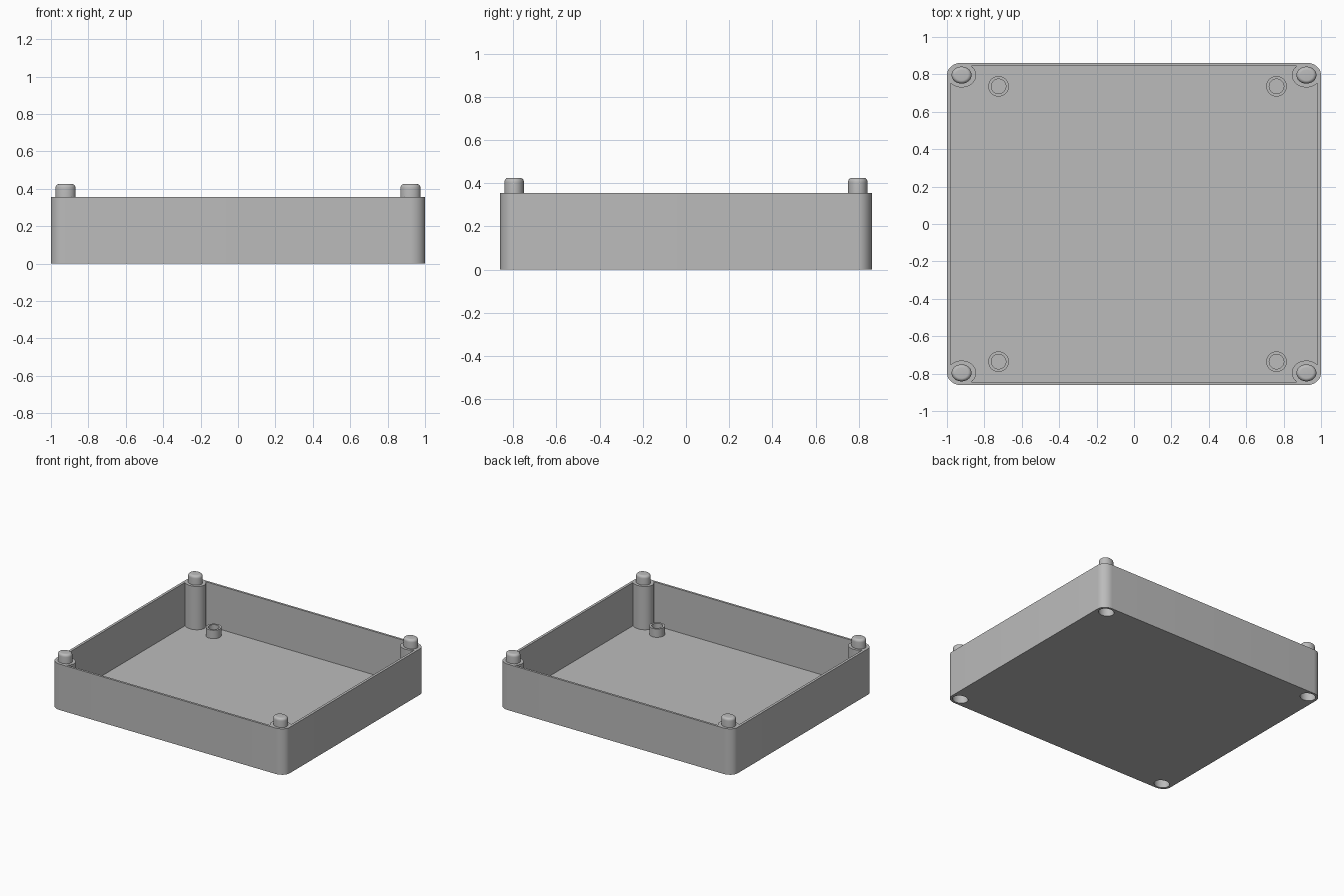
import bpy
import bmesh
from math import sin, cos, pi, radians, asin, acos

if "Cube" in bpy.data.objects:
    bpy.data.objects.remove(bpy.data.objects["Cube"], do_unlink=True)

CORNERS = [(1, 1), (-1, 1), (-1, -1), (1, -1)]
HALF_X, HALF_Y, RIM_Z, FLOOR_Z = 1.0, 0.862, 0.355, 0.02
WALL_X, WALL_Y = 0.02, 0.017
POST_RX, POST_RY = 0.078, 0.066
POST_X, POST_Y = HALF_X - POST_RX, HALF_Y - POST_RY
SQUASH = POST_RY / POST_RX

grey = bpy.data.materials.new("plain grey")
grey.use_nodes = True
grey.diffuse_color = (0.5, 0.5, 0.5, 1)
grey.node_tree.nodes["Principled BSDF"].inputs["Base Color"].default_value = (0.5, 0.5, 0.5, 1)


def finish(name, bm):
    bmesh.ops.recalc_face_normals(bm, faces=bm.faces)
    mesh = bpy.data.meshes.new(name)
    bm.to_mesh(mesh)
    bm.free()
    mesh.materials.append(grey)
    obj = bpy.data.objects.new(name, mesh)
    bpy.context.collection.objects.link(obj)
    return obj


def smooth(obj):
    bpy.ops.object.select_all(action='DESELECT')
    obj.select_set(True)
    bpy.context.view_layer.objects.active = obj
    bpy.ops.object.shade_smooth_by_angle(angle=radians(30))


def prism(name, outline, z0, z1):
    bm = bmesh.new()
    base = bm.faces.new([bm.verts.new((x, y, z0)) for x, y in outline])
    top = bmesh.ops.extrude_face_region(bm, geom=[base], use_keep_orig=True)["geom"]
    moved = [v for v in top if isinstance(v, bmesh.types.BMVert)]
    bmesh.ops.translate(bm, verts=moved, vec=(0, 0, z1 - z0))
    return finish(name, bm)


def lathe(name, profile, x, y, squash=1.0, steps=40):
    bm = bmesh.new()
    verts = [bm.verts.new((r, 0, z)) for r, z in profile]
    edges = [bm.edges.new(pair) for pair in zip(verts, verts[1:])]
    bmesh.ops.spin(bm, geom=verts + edges, cent=(0, 0, 0), axis=(0, 0, 1),
                   angle=2 * pi, steps=steps)
    bmesh.ops.remove_doubles(bm, verts=bm.verts, dist=0.0001)
    bmesh.ops.scale(bm, verts=bm.verts, vec=(1, squash, 1))
    obj = finish(name, bm)
    obj.location = (x, y, 0)
    return obj


def post_arc(start, end, steps):
    angles = [start + (end - start) * i / steps for i in range(steps + 1)]
    return [(POST_X + POST_RX * cos(a), POST_Y + POST_RY * sin(a)) for a in angles]


def four_corners(arc):
    outline = []
    for sx, sy in CORNERS:
        points = [(sx * x, sy * y) for x, y in arc]
        outline += points if sx * sy > 0 else points[::-1]
    return outline


def cut(target, cutter):
    cutter.hide_render = True
    mod = target.modifiers.new("cut", 'BOOLEAN')
    mod.operation = 'DIFFERENCE'
    mod.solver = 'EXACT'
    mod.object = cutter
    bpy.context.view_layer.objects.active = target
    bpy.ops.object.modifier_apply(modifier=mod.name)
    bpy.data.objects.remove(cutter, do_unlink=True)


# Tray with rounded corners, hollowed around the four corner posts
tray = prism("tray", four_corners(post_arc(0, pi / 2, 12)), 0, RIM_Z)
side = 2 * pi - acos((POST_RX - WALL_X) / POST_RX)
back = pi - asin((POST_RY - WALL_Y) / POST_RY)
cut(tray, prism("cavity", four_corners(post_arc(side, back, 24)), FLOOR_Z, 0.6))

# Sockets under the posts
for sx, sy in CORNERS:
    socket = [(0, -0.1), (0.058, -0.1), (0.058, 0.085), (0, 0.085)]
    cut(tray, lathe("socket", socket, sx * POST_X, sy * POST_Y, SQUASH))
smooth(tray)

# Stacking pegs with rounded tops
PEG_R, PEG_TOP, ROUND = 0.0535, 0.425, 0.02
peg = [(PEG_R, RIM_Z - 0.01)]
peg += [(PEG_R - ROUND + ROUND * cos(a), PEG_TOP - ROUND + ROUND * sin(a))
        for a in (i * pi / 12 for i in range(7))]
peg.append((0, PEG_TOP))
for sx, sy in CORNERS:
    place = ("back" if sy > 0 else "front") + ("_left" if sx > 0 else "_right")
    smooth(lathe(place + "_peg", peg, sx * POST_X, sy * POST_Y, SQUASH))

    # Hollow standoffs on the floor, shifted slightly to the left side
    standoff = [(0.055, 0.015), (0.055, 0.085), (0.039, 0.085),
                (0.039, FLOOR_Z + 0.001), (0, FLOOR_Z + 0.001)]
    smooth(lathe(place + "_standoff", standoff, sx * 0.743 + 0.019, sy * 0.736))
